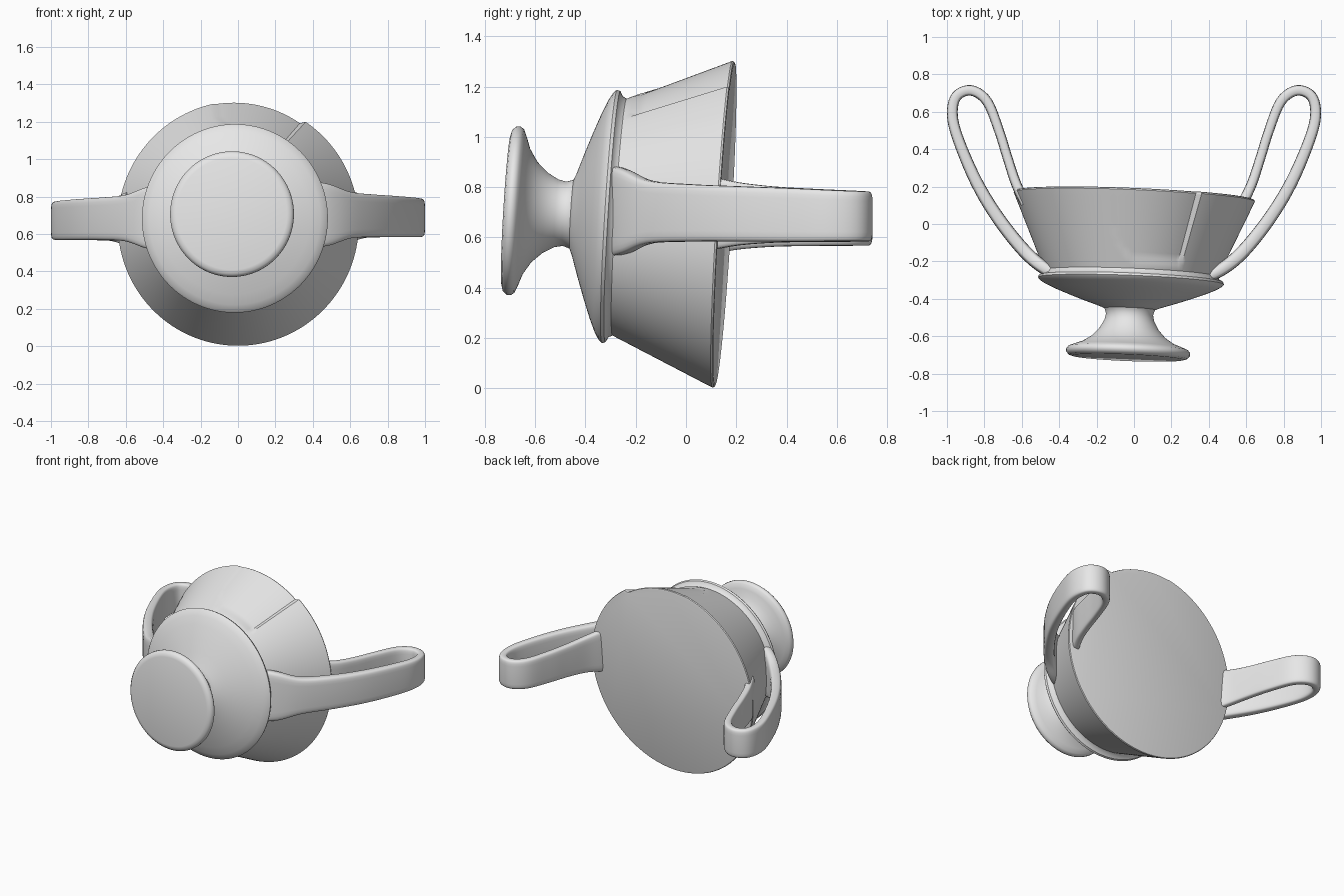
import bpy, bmesh, math
from mathutils import Vector

cube = bpy.data.objects.get("Cube")
if cube:
    bpy.data.objects.remove(cube, do_unlink=True)

clay = bpy.data.materials.new("grey_clay")
clay.use_nodes = True
clay.diffuse_color = (0.8, 0.8, 0.8, 1)
clay.node_tree.nodes["Principled BSDF"].inputs["Base Color"].default_value = (0.8, 0.8, 0.8, 1)


def skin(name, rings, angle):
    """Bridge closed rings of points, cap both ends and smooth the result."""
    bm = bmesh.new()
    loops = [[bm.verts.new(p) for p in ring] for ring in rings]
    n = len(loops[0])
    for a, b in zip(loops, loops[1:]):
        for i in range(n):
            j = (i + 1) % n
            bm.faces.new((a[i], a[j], b[j], b[i]))
    bm.faces.new(loops[0])
    bm.faces.new(loops[-1])
    bmesh.ops.recalc_face_normals(bm, faces=bm.faces[:])
    mesh = bpy.data.meshes.new(name)
    bm.to_mesh(mesh)
    bm.free()
    mesh.materials.append(clay)
    obj = bpy.data.objects.new(name, mesh)
    bpy.context.collection.objects.link(obj)
    bpy.ops.object.select_all(action='DESELECT')
    obj.select_set(True)
    bpy.context.view_layer.objects.active = obj
    bpy.ops.object.shade_smooth_by_angle(angle=math.radians(angle))
    return obj


def spline(pts, steps):
    """Catmull-Rom interpolation through tuples of any length."""
    pts = [Vector(p) for p in pts]
    ext = [2 * pts[0] - pts[1]] + pts + [2 * pts[-1] - pts[-2]]
    out = []
    for p0, p1, p2, p3 in zip(ext, ext[1:], ext[2:], ext[3:]):
        for k in range(steps):
            t = k / steps
            out.append(0.5 * (2 * p1 + (p2 - p0) * t + (2 * p0 - 5 * p1 + 4 * p2 - p3) * t ** 2
                              + (3 * p1 - 3 * p2 + p3 - p0) * t ** 3))
    return out + [pts[-1]]


# Slightly tilted axis of the cup, running from the foot to the mouth
base = Vector((-0.033, -0.715, 0.708))
axis = Vector((0.04, 1, -0.06)).normalized()
side = Vector((1, 0, 0))
side = (side - axis * side.dot(axis)).normalized()
up = side.cross(axis).normalized()


def dent(deg, t):
    """Sunken repair patch on the upper wall."""
    if t < 0.5:
        return 1.0
    left = 101 - 11 * max(0, (0.68 - t) / 0.18) ** 2
    if not 57 < deg < left:
        return 1.0
    return 1 - (0.006 + 0.029 * (101 - deg) / 43)


def lathe(name, profile, angle):
    rings = []
    for r, t in profile:
        ring = []
        for k in range(180):
            a = math.radians(2 * k)
            q = r * dent(2 * k, t)
            ring.append(base + axis * t + (side * math.cos(a) * 0.985 + up * math.sin(a)) * q)
        rings.append(ring)
    return skin(name, rings, angle)


# Foot and stem
foot = [(0.30, 0), (0.322, 0.006), (0.336, 0.022), (0.336, 0.038), (0.325, 0.052),
        (0.295, 0.064), (0.25, 0.08), (0.20, 0.112), (0.16, 0.155), (0.135, 0.20),
        (0.128, 0.232), (0.135, 0.255), (0.155, 0.29)]
lathe("foot_and_stem", foot, 50)

# Bowl with a shoulder ridge, flaring wall and closed flat mouth
bowl = [(0.13, 0.258), (0.165, 0.272), (0.25, 0.300), (0.33, 0.328), (0.41, 0.358),
        (0.465, 0.382), (0.495, 0.400), (0.505, 0.412), (0.500, 0.425), (0.480, 0.436)]
bowl += [(0.472 + 0.180 * i / 14, 0.452 + 0.403 * i / 14) for i in range(15)]
bowl += [(0.655, 0.862), (0.652, 0.869), (0.643, 0.872)]
lathe("bowl", bowl, 40)

# Strap handles: x, y, half width, half thickness along the centre line
path = [(0.36, -0.300, 0.185, 0.030), (0.48, -0.235, 0.165, 0.035), (0.59, -0.140, 0.125, 0.036),
        (0.725, 0.030, 0.114, 0.035), (0.84, 0.220, 0.110, 0.033), (0.935, 0.440, 0.106, 0.030),
        (0.971, 0.580, 0.102, 0.029), (0.950, 0.682, 0.100, 0.028), (0.870, 0.714, 0.100, 0.028),
        (0.785, 0.655, 0.102, 0.027), (0.722, 0.500, 0.106, 0.026), (0.675, 0.350, 0.112, 0.026),
        (0.630, 0.215, 0.125, 0.027), (0.580, 0.110, 0.145, 0.028)]


def handle(name, s):
    pts = spline(path, 5)
    rings = []
    for i, (x, y, w, h) in enumerate(pts):
        d = pts[min(i + 1, len(pts) - 1)] - pts[max(i - 1, 0)]
        n = Vector((d[1], -d[0], 0)).normalized()
        zc = 0.69 - 0.02 * y + 0.008 * s
        ring = []
        for k in range(24):
            a = 2 * math.pi * k / 24
            c, v = math.cos(a), math.sin(a)
            # Rounded rectangular section
            e = math.copysign(abs(c) ** 0.45, c) * h
            f = math.copysign(abs(v) ** 0.35, v) * w
            ring.append((s * (x + n.x * e), y + n.y * e, zc + f))
        rings.append(ring)
    return skin(name, rings, 50)


handle("left_handle", 1)
handle("right_handle", -1)
